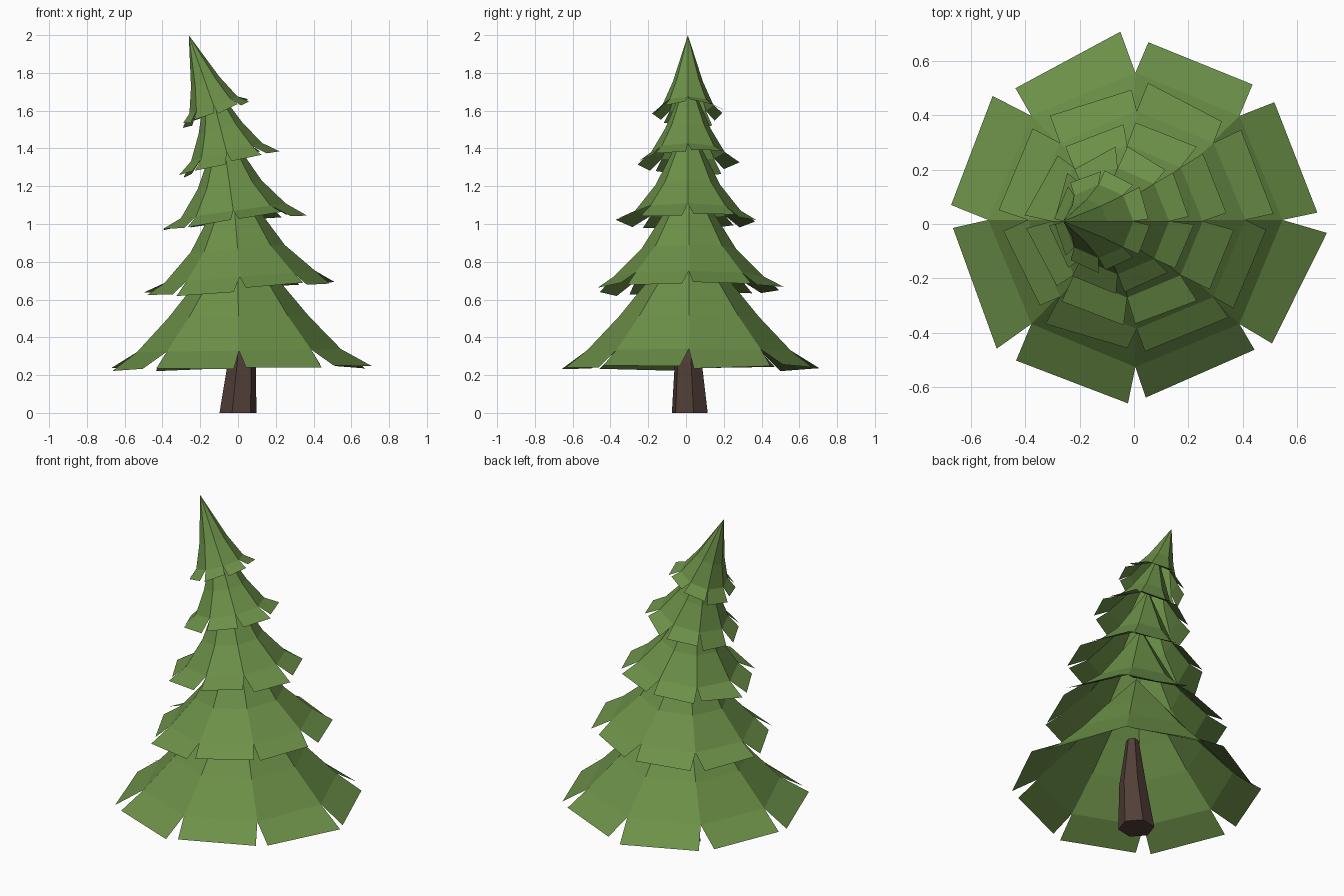
import bpy, math, random
from mathutils import Vector, Matrix

if "Cube" in bpy.data.objects:
    bpy.data.objects.remove(bpy.data.objects["Cube"])

random.seed(4)
SIDES = 8


def material(name, rgb):
    m = bpy.data.materials.new(name)
    m.diffuse_color = (*rgb, 1)
    m.use_nodes = True
    m.node_tree.nodes["Principled BSDF"].inputs["Base Color"].default_value = m.diffuse_color
    return m


def add_mesh(name, verts, faces, mat):
    me = bpy.data.meshes.new(name)
    me.from_pydata(verts, [], faces)
    me.materials.append(mat)
    ob = bpy.data.objects.new(name, me)
    bpy.context.collection.objects.link(ob)
    return ob


def polar(r, a, h):
    return Vector((r * math.cos(a), r * math.sin(a), h))


def branch_tier(name, centre, tilt, rings, apex, rim, mat):
    """Eight-sided cone whose skirt splits into separate flared panels."""
    step = math.tau / SIDES
    frame = Matrix.Translation(centre) @ Matrix.Rotation(-tilt, 4, 'Y')
    verts, faces = [], []
    for r, h in rings:
        verts += [polar(r, i * step, h) for i in range(SIDES)]
    top = len(verts)
    verts.append(Vector((0, 0, apex)))
    for i in range(SIDES):
        j = (i + 1) % SIDES
        for k in range(len(rings) - 1):
            b, t = k * SIDES, (k + 1) * SIDES
            faces.append((b + i, b + j, t + j, t + i))
        last = (len(rings) - 1) * SIDES
        faces.append((last + i, last + j, top))
        # flared panel, narrower than its side so gaps open at the rim
        n = len(verts)
        drop = rim[1] + random.uniform(-0.015, 0.015)
        for a in (i * step + 0.06, (i + 1) * step - 0.06):
            a += random.uniform(-0.025, 0.025)
            verts.append(polar(rim[0] * random.uniform(0.96, 1.05), a,
                               drop + random.uniform(-0.01, 0.01)))
        faces.append((n, n + 1, j, i))
    return add_mesh(name, [frame @ v for v in verts], faces, mat)


green = material("needles", (0.15, 0.28, 0.065))
brown = material("bark", (0.085, 0.05, 0.04))

# branch tiers: centre of split ring, tilt, (radius, height) rings, apex, rim
tiers = [
    ((0.005, 0.015, 0.33), 0.015, [(0.54, 0), (0.37, 0.18), (0.24, 0.34)], 0.62, (0.67, -0.09)),
    ((0.01, 0.015, 0.72), 0.08, [(0.40, 0), (0.25, 0.15), (0.15, 0.31)], 0.56, (0.49, -0.06)),
    ((-0.025, 0.01, 1.07), 0.14, [(0.28, 0), (0.17, 0.14), (0.11, 0.26)], 0.48, (0.37, -0.06)),
    ((-0.06, 0.01, 1.38), 0.25, [(0.195, 0), (0.12, 0.13), (0.075, 0.24)], 0.42, (0.265, -0.06)),
    ((-0.13, 0.01, 1.63), 0.34, [(0.135, 0), (0.08, 0.13)], 0.392, (0.185, -0.05)),
]
for n, (c, tilt, rings, apex, rim) in enumerate(tiers, 1):
    branch_tier(f"branch_tier_{n}", c, tilt, rings, apex, rim, green)

# tapered six-sided trunk
sections = [(0.0, 0.02, 0.0, 0.1), (0.02, 0.012, 0.27, 0.075), (0.02, 0.01, 0.55, 0.035)]
verts = [polar(r, math.tau * i / 6 + 0.2, z) + Vector((x, y, 0))
         for x, y, z, r in sections for i in range(6)]
faces = [(k * 6 + i, k * 6 + (i + 1) % 6, k * 6 + 6 + (i + 1) % 6, k * 6 + 6 + i)
         for k in range(2) for i in range(6)]
faces += [tuple(reversed(range(6))), tuple(range(12, 18))]
add_mesh("trunk", verts, faces, brown)
